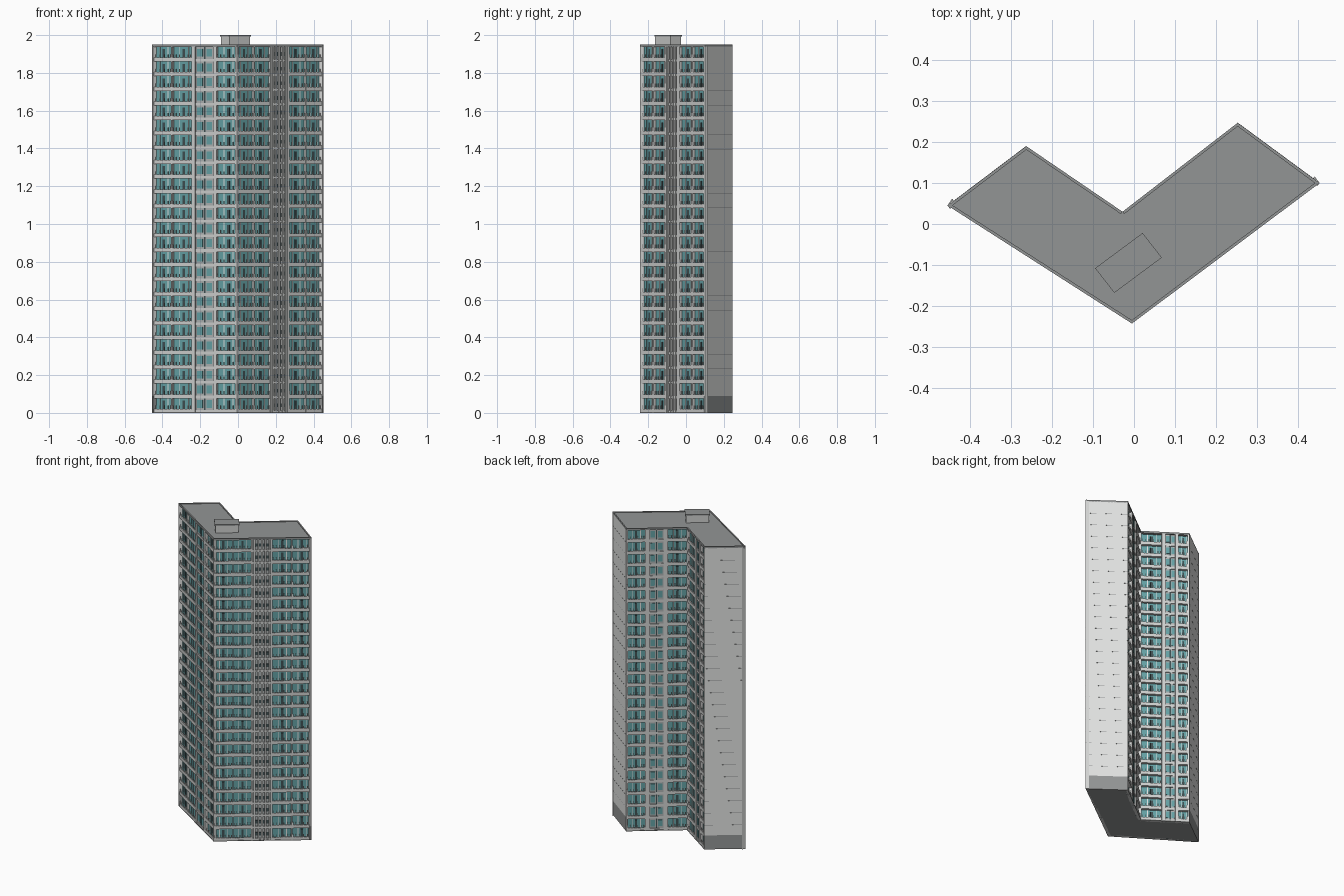
import bpy, bmesh
from mathutils import Vector

cube = bpy.data.objects.get("Cube")
if cube:
    bpy.data.objects.remove(cube, do_unlink=True)


def material(name, rgb):
    m = bpy.data.materials.new(name)
    m.use_nodes = True
    m.diffuse_color = (*rgb, 1)
    m.node_tree.nodes["Principled BSDF"].inputs["Base Color"].default_value = (*rgb, 1)
    return m


WALL = material("pale concrete", (0.63, 0.64, 0.63))
WHITE = material("white paint", (0.75, 0.76, 0.75))
GREY = material("roof grey", (0.29, 0.3, 0.3))
STAIR = material("stair grey", (0.42, 0.45, 0.45))
GLASS = material("teal glass", (0.13, 0.36, 0.38))
DARK = material("dark opening", (0.05, 0.08, 0.085))

# Footprint, counter-clockwise; sides 2 and 5 are the blank ends
PTS = [Vector(p) for p in ((-0.455, 0.045), (-0.005, -0.243), (0.453, 0.1),
                           (0.253, 0.247), (-0.028, 0.03), (-0.263, 0.19))]
ENDS = (2, 5)
TOP = 1.95
BASE = 0.09
FLOORS = 25
STEP = (TOP - 0.0125) / FLOORS
RECESS = 0.018


def side(i):
    """Start, direction, outward normal and length of a side."""
    p, q = PTS[i], PTS[(i + 1) % len(PTS)]
    d = (q - p).normalized()
    return p, d, Vector((d.y, -d.x)), (q - p).length


def inset(facade, end):
    """Footprint moved inward by a distance for facades and for ends."""
    out = []
    for i in range(len(PTS)):
        p0, d0, n0, _ = side(i - 1)
        p1, d1, n1, _ = side(i)
        prev = (i - 1) % len(PTS)
        a = p0 - n0 * (end if prev in ENDS else facade)
        b = p1 - n1 * (end if i in ENDS else facade)
        t = (b - a).cross(d1) / d0.cross(d1)
        out.append(a + d0 * t)
    return out


parts = {}


def mesh_for(name, mat):
    return parts.setdefault(name, (bmesh.new(), mat))[0]


def prism(name, mat, outline, z0, z1):
    bm = mesh_for(name, mat)
    low = [bm.verts.new((p.x, p.y, z0)) for p in outline]
    high = [bm.verts.new((p.x, p.y, z1)) for p in outline]
    bm.faces.new(low[::-1])
    bm.faces.new(high)
    n = len(outline)
    for i in range(n):
        j = (i + 1) % n
        bm.faces.new((low[i], low[j], high[j], high[i]))


def box(name, mat, i, u0, u1, front, back, z0, z1):
    """Box on side i: distances along it and depths inward."""
    p, d, n, _ = side(i)
    prism(name, mat, [p + d * u0 - n * front, p + d * u1 - n * front,
                      p + d * u1 - n * back, p + d * u0 - n * back], z0, z1)


def floors():
    return [k * STEP for k in range(FLOORS)]


def window_bay(i, a, b):
    w = b - a
    for z in floors():
        # Parapet, window frames, dark doorway and balustrade
        box("balcony_parapets", WALL, i, a, b, 0.001, 0.007, z, z + 0.021)
        box("balcony_slabs", WALL, i, a, b, 0.001, RECESS, z, z + 0.006)
        for f in (0.3, 0.72):
            u = a + w * f
            box("window_frames", WHITE, i, u, u + 0.004, RECESS - 0.003, RECESS + 0.002, z, z + STEP)
        box("doorways", DARK, i, a + w * 0.45, a + w * 0.57,
            RECESS - 0.002, RECESS + 0.002, z, z + STEP * 0.85)
        for f in (0.06, 0.2, 0.38, 0.6, 0.8, 0.92):
            u = a + w * f
            box("balcony_posts", WHITE, i, u - 0.002, u + 0.002, 0.001, 0.004, z + 0.021, z + 0.038)


def stair_bay(i, a, b):
    w = b - a
    box("stair_walls", STAIR, i, a, b, 0.008, RECESS + 0.002, 0, TOP - 0.01)
    mid = (a + b) / 2
    box("stair_slots", DARK, i, mid - 0.004, mid + 0.004, 0.007, 0.01, 0, TOP - 0.01)
    for z in floors():
        box("stair_bands", WALL, i, a, b, 0.004, 0.01, z, z + 0.014)
        for f in (0.1, 0.6):
            box("stair_windows", GLASS, i, a + w * f, a + w * (f + 0.3),
                0.006, 0.01, z + 0.026, z + STEP - 0.01)


def slat_bay(i, a, b):
    box("slat_backing", STAIR, i, a, b, 0.012, RECESS + 0.002, 0, TOP - 0.01)
    count = 5
    for k in range(count):
        u = a + (b - a) * (k + 0.5) / count
        box("slats", WALL, i, u - 0.005, u + 0.005, 0.001, 0.014, 0, TOP - 0.01)
    for z in floors():
        box("slat_bands", WALL, i, a, b, 0.004, 0.014, z, z + 0.012)
        box("slat_openings", DARK, i, a + 0.01, b - 0.01, 0.01, 0.014, z + 0.03, z + 0.05)


BUILD = {"window": window_bay, "stair": stair_bay, "slats": slat_bay}
# Bay edges as fractions along each facade
FACADES = {
    0: [("window", 0, 0.23), ("window", 0.23, 0.47), ("stair", 0.5, 0.72),
        ("window", 0.75, 1)],
    1: [("window", 0, 0.2), ("window", 0.2, 0.39), ("slats", 0.4, 0.59),
        ("window", 0.6, 0.8), ("window", 0.8, 1)],
    3: [("window", 0, 0.32), ("stair", 0.38, 0.62), ("window", 0.68, 1)],
    4: [("window", 0, 0.44), ("stair", 0.5, 0.72), ("window", 0.76, 1)],
}

# Glazed core behind the balconies
prism("glazed_core", GLASS, inset(RECESS, 0.006), 0.004, TOP - 0.012)
prism("ground_slab", GREY, PTS, 0, 0.005)

for i, bays in FACADES.items():
    length = side(i)[3]
    # Pilasters fill the gaps between bays, fins split touching bays
    marks = [0] + [f for bay in bays for f in bay[1:]] + [1]
    for a, b in zip(marks[::2], marks[1::2]):
        lo = max(a * length - 0.003, 0)
        hi = min(b * length + 0.003, length)
        box("pilasters", WALL, i, lo, hi, 0, RECESS + 0.002, 0, TOP - 0.01)
    for kind, a, b in bays:
        BUILD[kind](i, a * length, b * length)

# Blank end walls with a grey plinth and fine panel joints
for i in ENDS:
    length = side(i)[3]
    box("end_walls", WHITE, i, 0, length, 0, 0.01, BASE, TOP - 0.01)
    box("end_plinths", GREY, i, 0, length, 0, 0.01, 0.004, BASE)
    for z in floors()[2:]:
        box("panel_joints", GREY, i, 0, length, -0.0004, 0.002, z, z + 0.0012)

# Roof deck and raised edge
prism("roof_deck", GREY, PTS, TOP - 0.012, TOP - 0.004)
for i in range(len(PTS)):
    box("roof_edge", GREY, i, 0, side(i)[3], 0, 0.007, TOP - 0.006, TOP)

# Rooftop machine room with a cap slab
corners = [Vector(p) for p in ((-0.095, -0.108), (-0.048, -0.168),
                               (0.068, -0.082), (0.021, -0.022))]
centre = sum(corners, Vector((0, 0))) / 4
prism("machine_room", WALL, [centre + (c - centre) * 0.94 for c in corners], TOP - 0.006, 1.993)
prism("machine_room_cap", GREY, corners, 1.992, 2.0)

for name, (bm, mat) in parts.items():
    bmesh.ops.recalc_face_normals(bm, faces=bm.faces)
    data = bpy.data.meshes.new(name)
    bm.to_mesh(data)
    bm.free()
    data.materials.append(mat)
    bpy.context.collection.objects.link(bpy.data.objects.new(name, data))
